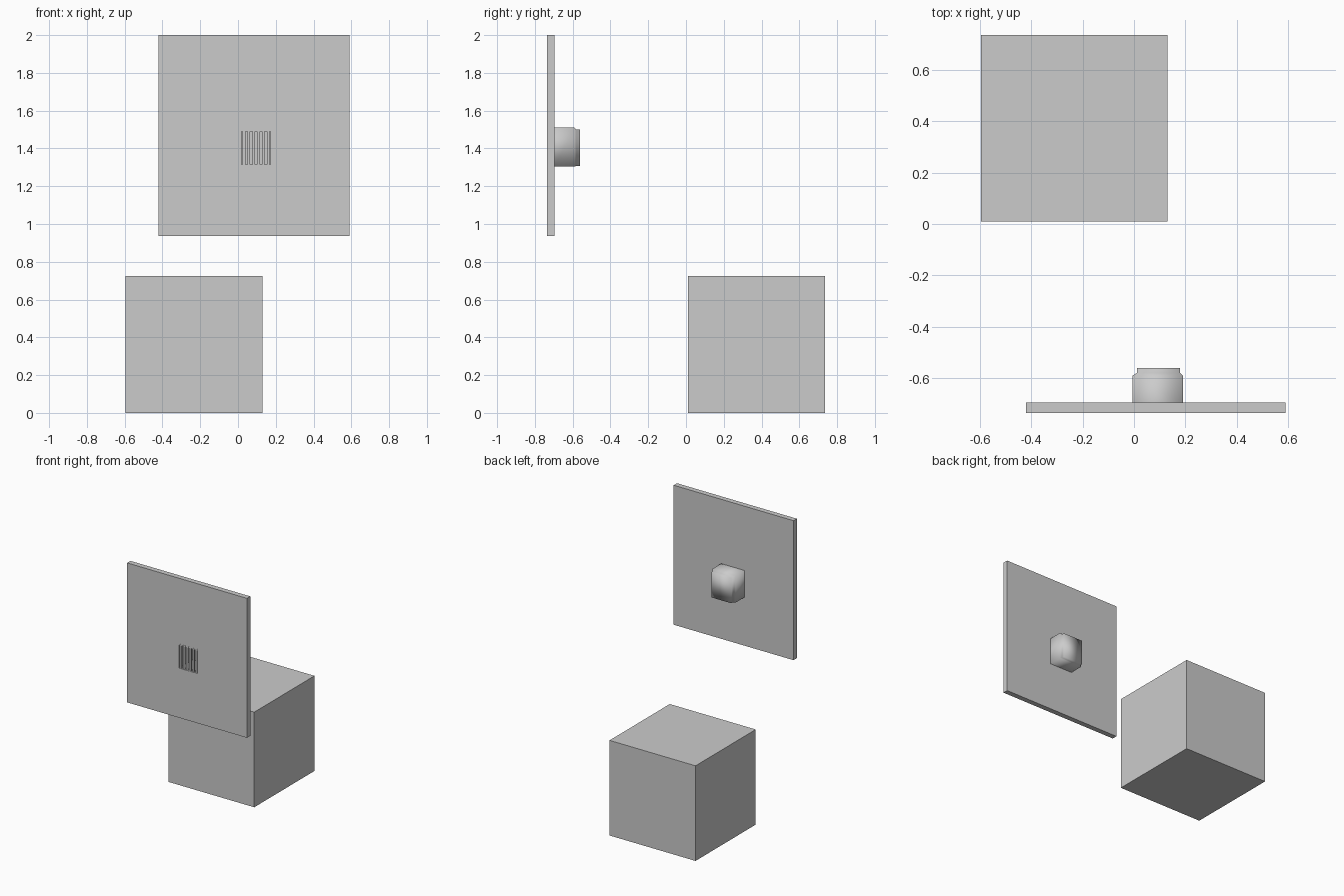
import bpy, bmesh

if "Cube" in bpy.data.objects:
    bpy.data.objects.remove(bpy.data.objects["Cube"])


def finish(name, bm):
    bmesh.ops.recalc_face_normals(bm, faces=bm.faces)
    me = bpy.data.meshes.new(name)
    bm.to_mesh(me)
    bm.free()
    ob = bpy.data.objects.new(name, me)
    bpy.context.collection.objects.link(ob)
    return ob


def add_box(bm, x0, x1, y0, y1, z0, z1):
    verts = bmesh.ops.create_cube(bm, size=1)["verts"]
    for v in verts:
        v.co = (x0 + (v.co.x + .5) * (x1 - x0),
                y0 + (v.co.y + .5) * (y1 - y0),
                z0 + (v.co.z + .5) * (z1 - z0))


def loft(name, rings, cap_ends=False, closed=False):
    """Join rectangular rings given as (x0, x1, z0, z1, y)."""
    bm = bmesh.new()
    loops = [[bm.verts.new(p) for p in
              ((x0, y, z0), (x1, y, z0), (x1, y, z1), (x0, y, z1))]
             for x0, x1, z0, z1, y in rings]
    pairs = list(zip(loops, loops[1:]))
    if closed:
        pairs.append((loops[-1], loops[0]))
    for a, b in pairs:
        for i in range(4):
            j = (i + 1) % 4
            bm.faces.new((a[i], a[j], b[j], b[i]))
    if cap_ends:
        bm.faces.new(loops[0])
        bm.faces.new(loops[-1])
    return finish(name, bm)


# Plain block on the floor
bm = bmesh.new()
add_box(bm, -0.595, 0.13, 0.01, 0.735, 0, 0.725)
finish("floor_block", bm)

# Wall panel with a rectangular vent opening
panel = (-0.42, 0.59, 0.937, 2.0)
hole = (0.01, 0.182, 1.307, 1.5)
front, back = -0.735, -0.695
loft("wall_panel", [(*panel, front), (*panel, back), (*hole, back), (*hole, front)],
     closed=True)

# Duct housing behind the panel: wide collar stepping to a narrower back, hollow inside
collar = (-0.005, 0.19, 1.305, 1.51)
sleeve = (0.011, 0.179, 1.307, 1.499)
inner = (0.014, 0.176, 1.312, 1.495)
housing = loft("duct_housing", [(*collar, back), (*collar, -0.59), (*sleeve, -0.58),
                                (*sleeve, -0.56)])
bm = bmesh.new()
bm.from_mesh(housing.data)
bm.verts.ensure_lookup_table()
bm.faces.new(bm.verts[-4:])
bmesh.ops.recalc_face_normals(bm, faces=bm.faces)
bm.to_mesh(housing.data)
bm.free()
housing.data.shade_smooth()

# Duct lining, open at the front
bm = bmesh.new()
add_box(bm, inner[0], inner[1], front + 0.01, -0.565, inner[2], inner[3])
bmesh.ops.delete(bm, geom=[f for f in bm.faces if f.calc_center_median().y < front + 0.02],
                 context='FACES')
lining = finish("duct_lining", bm)
lining.data.flip_normals()

# Grille: rim and evenly spaced upright bars
rim = (0.019, 0.173, 1.316, 1.491)
loft("grille_rim", [(*hole, front - 0.001), (*hole, -0.72), (*rim, -0.72),
                    (*rim, front - 0.001)], closed=True)
bm = bmesh.new()
bars = 6
pitch = (rim[1] - rim[0]) / bars
for i in range(bars):
    x = rim[0] + pitch * (i + 0.5)
    add_box(bm, x - 0.007, x + 0.007, front + 0.002, -0.722, rim[2] - 0.003, rim[3] + 0.003)
finish("grille_bars", bm)
